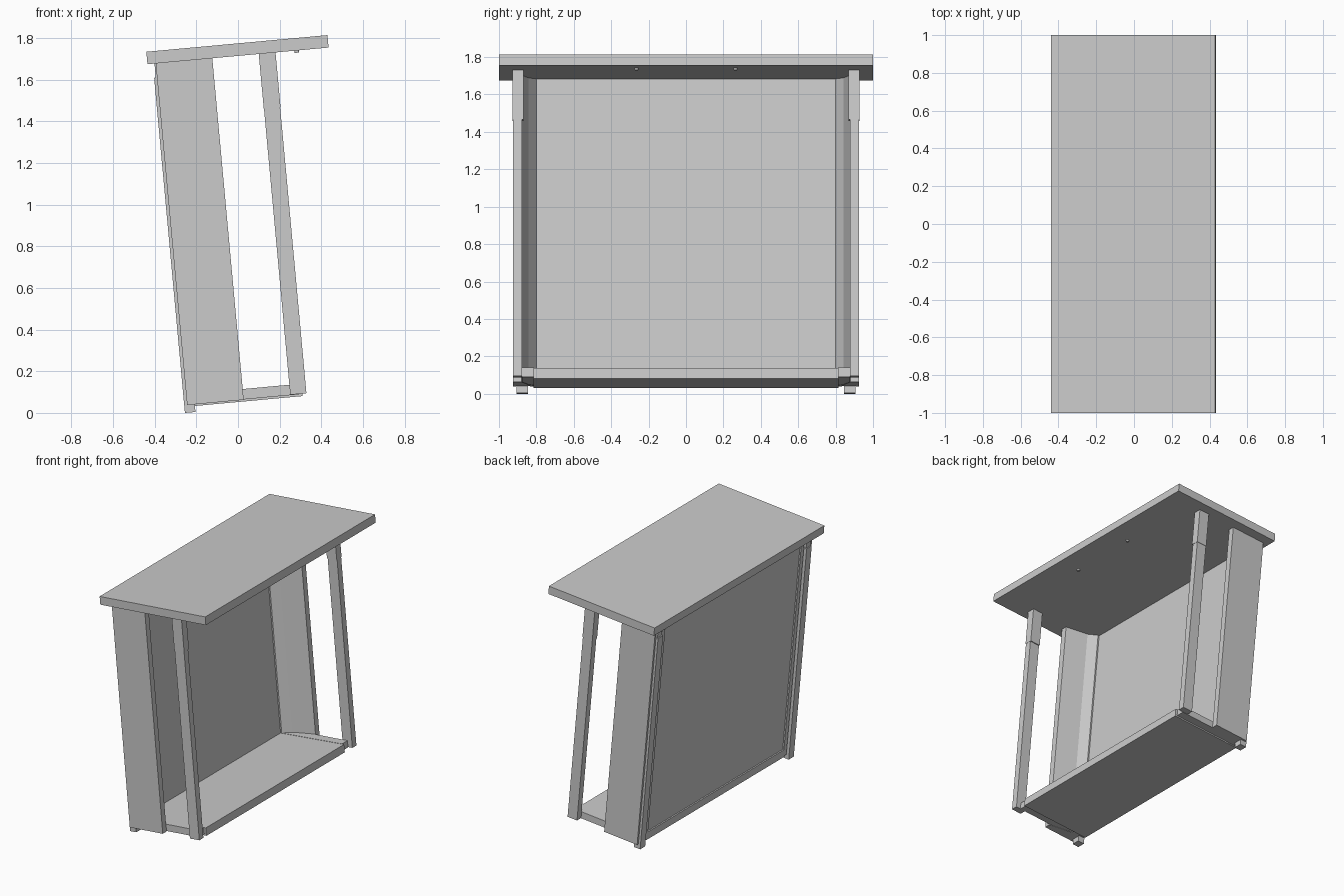
import bpy, bmesh, math
from mathutils import Matrix

if "Cube" in bpy.data.objects:
    bpy.data.objects.remove(bpy.data.objects["Cube"])

# The whole bench leans back; parts are built upright in (u, y, w) and then tilted
TILT = Matrix.Rotation(math.radians(-5.25), 4, 'Y')


def finish(name, bm):
    bmesh.ops.recalc_face_normals(bm, faces=bm.faces[:])
    bm.transform(TILT)
    mesh = bpy.data.meshes.new(name)
    bm.to_mesh(mesh)
    bm.free()
    ob = bpy.data.objects.new(name, mesh)
    bpy.context.collection.objects.link(ob)
    return ob


def prism(name, outline, w0, w1, side=1):
    """Extrude a (u, y) outline from height w0 to w1."""
    bm = bmesh.new()
    face = bm.faces.new([bm.verts.new((u, y * side, w0)) for u, y in outline])
    new = bmesh.ops.extrude_face_region(bm, geom=[face])['geom']
    bmesh.ops.translate(bm, vec=(0, 0, w1 - w0),
                        verts=[g for g in new if isinstance(g, bmesh.types.BMVert)])
    return finish(name, bm)


def box(name, u0, u1, y0, y1, w0, w1, side=1):
    return prism(name, [(u0, y0), (u1, y0), (u1, y1), (u0, y1)], w0, w1, side)


# Top slab, back panel and low shelf
box("top_slab", -0.28, 0.594, -1, 1, 1.708, 1.768)
box("back_panel", -0.228, -0.20, -0.81, 0.81, 0.10, 1.708)
box("bottom_shelf", -0.238, 0.316, -0.815, 0.815, 0.052, 0.11)

for side, tag in ((1, "right"), (-1, "left")):
    # Side panel with a slanted inner face and a rear recess for the leg
    prism("side_panel_" + tag,
          [(0.033, 0.925), (0.033, 0.88), (-0.13, 0.842), (-0.19, 0.80),
           (-0.238, 0.80), (-0.238, 0.835), (-0.20, 0.835), (-0.20, 0.91),
           (-0.24, 0.91), (-0.24, 0.925)], 0.06, 1.708, side)
    # Rear leg with its upper block
    box("rear_leg_" + tag, -0.254, -0.203, 0.845, 0.905, 0.023, 1.64, side)
    box("rear_leg_block_" + tag, -0.246, -0.203, 0.85, 0.90, 1.64, 1.708, side)
    # Front leg with its upper sleeve
    box("front_leg_" + tag, 0.258, 0.336, 0.877, 0.925, 0.064, 1.45, side)
    box("front_leg_sleeve_" + tag, 0.257, 0.338, 0.87, 0.927, 1.442, 1.708, side)
    # Slanted stretcher between shelf, panel and front leg
    prism("side_stretcher_" + tag,
          [(0.30, 0.877), (0.30, 0.812), (-0.2, 0.80), (-0.2, 0.835), (0.02, 0.877)],
          0.062, 0.112, side)
    # Small stud under the top
    bm = bmesh.new()
    bmesh.ops.create_cone(bm, cap_ends=True, segments=12, radius1=0.011, radius2=0.011,
                          depth=0.012,
                          matrix=Matrix.Translation((0.44, 0.265 * side, 1.703)))
    finish("under_stud_" + tag, bm)
